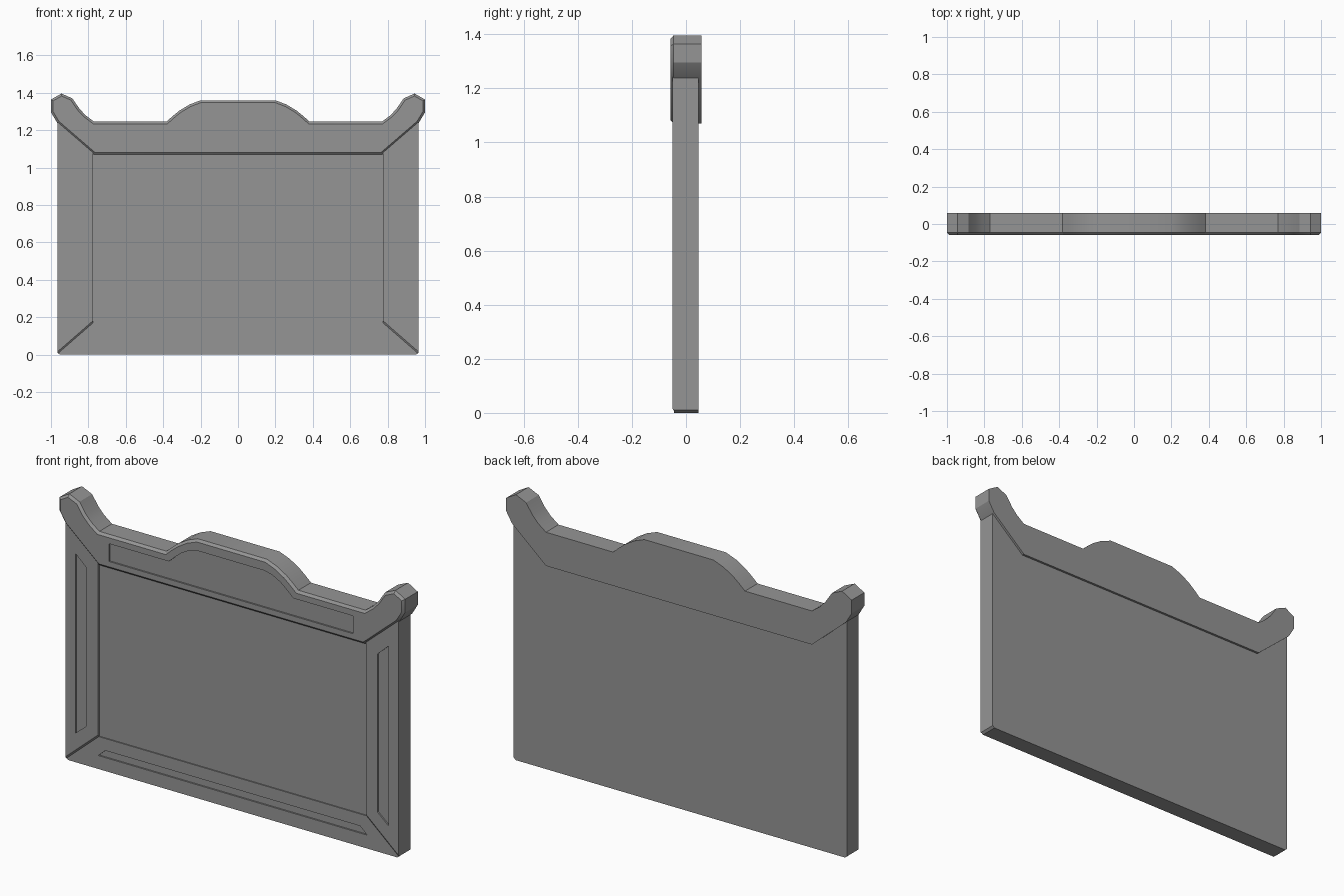
import bpy, bmesh

if "Cube" in bpy.data.objects:
    bpy.data.objects.remove(bpy.data.objects["Cube"])

GREY = (0.30, 0.30, 0.30, 1)
grey = bpy.data.materials.new("plain grey")
grey.use_nodes = True
grey.diffuse_color = GREY
grey.node_tree.nodes["Principled BSDF"].inputs["Base Color"].default_value = GREY


def prism(name, outline, front, back, bevel=0, front_outline=None):
    """Solid between two depths from an (x, z) outline, with an optional front chamfer."""
    bm = bmesh.new()
    a = [bm.verts.new((x, front, z)) for x, z in front_outline or outline]
    b = [bm.verts.new((x, back, z)) for x, z in outline]
    face = bm.faces.new(a)
    bm.faces.new(b[::-1])
    for i in range(len(a)):
        j = (i + 1) % len(a)
        bm.faces.new((a[j], a[i], b[i], b[j]))
    bmesh.ops.recalc_face_normals(bm, faces=bm.faces)
    if bevel:
        bmesh.ops.bevel(bm, geom=list(face.edges), offset=bevel, segments=1,
                        profile=0.5, affect='EDGES')
    mesh = bpy.data.meshes.new(name)
    bm.to_mesh(mesh)
    bm.free()
    mesh.materials.append(grey)
    obj = bpy.data.objects.new(name, mesh)
    bpy.context.collection.objects.link(obj)
    return obj


def carve(target, *args, **kw):
    """Cut a recess into the target and discard the cutter."""
    cutter = prism("recess_cutter", *args, **kw)
    cutter.hide_render = True
    bpy.context.view_layer.objects.active = target
    mod = target.modifiers.new("recess", 'BOOLEAN')
    mod.operation, mod.solver, mod.object = 'DIFFERENCE', 'EXACT', cutter
    bpy.ops.object.modifier_apply(modifier=mod.name)
    bpy.data.objects.remove(cutter)


def mirrored(half):
    """Close a left-half outline with its mirror image."""
    return half + [(-x, z) for x, z in reversed(half)]


FRONT, BACK = -0.05, 0.046
OUT = -0.1  # cutters start in front of everything

# Frame body, its top following the crest mitres
body = prism("frame_body", mirrored([(-0.953, 0), (-0.965, 0.01), (-0.965, 1.25), (-0.77, 1.085)]),
             FRONT, BACK)

# Sunken centre panel
carve(body, mirrored([(-0.775, 0.17), (-0.775, 1.2)]), OUT, FRONT + 0.012)

# Bottom rail, set slightly behind the side rails with sloped mitres
rail = mirrored([(-1.085, -0.1), (-0.775, 0.17)])
carve(body, rail, FRONT - 0.01, FRONT + 0.006,
      front_outline=[(x, z + 0.03) for x, z in rail])

# Shallow recesses in the rails
side = [(-0.906, 0.155), (-0.906, 1.095), (-0.842, 1.037), (-0.842, 0.21)]
for s in (1, -1):
    carve(body, [(s * x, z) for x, z in side], OUT, FRONT + 0.008)
carve(body, mirrored([(-0.778, 0.07), (-0.738, 0.107)]), OUT, FRONT + 0.014)

# Crest with horned corners and raised middle
crest = prism("crest", mirrored([
    (-0.77, 1.07), (-0.967, 1.24), (-1.0, 1.295), (-1.0, 1.364), (-0.944, 1.396),
    (-0.885, 1.37), (-0.848, 1.315), (-0.815, 1.28), (-0.77, 1.246), (-0.382, 1.246),
    (-0.35, 1.275), (-0.313, 1.305), (-0.26, 1.337), (-0.2, 1.36)]),
    -0.058, 0.058, bevel=0.012)
carve(crest, mirrored([
    (-0.706, 1.11), (-0.706, 1.203), (-0.36, 1.203), (-0.325, 1.235),
    (-0.286, 1.267), (-0.238, 1.293), (-0.19, 1.303)]), OUT, -0.05)

# Smooth the crest curves, keep corners sharp
for obj in (body, crest):
    bpy.ops.object.select_all(action='DESELECT')
    obj.select_set(True)
    bpy.context.view_layer.objects.active = obj
    bpy.ops.object.shade_smooth_by_angle(angle=0.5)
